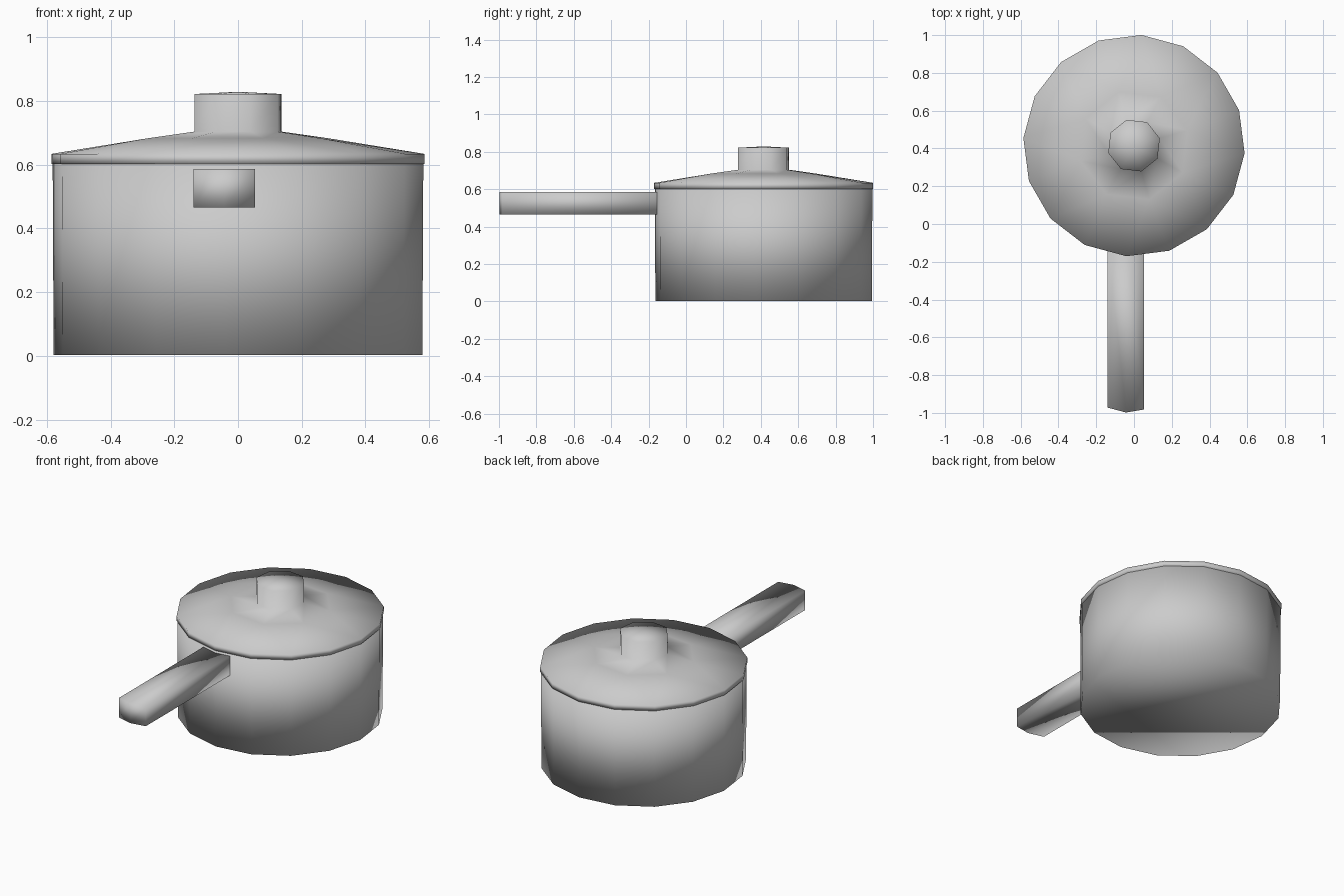
import bpy, bmesh, math

if "Cube" in bpy.data.objects:
    bpy.data.objects.remove(bpy.data.objects["Cube"])

CY = 0.415  # pot centre along y

metal = bpy.data.materials.new("grey_metal")
metal.diffuse_color = (0.6, 0.6, 0.6, 1)
metal.use_nodes = True
metal.node_tree.nodes["Principled BSDF"].inputs["Base Color"].default_value = metal.diffuse_color


def finish(bm, name):
    bmesh.ops.recalc_face_normals(bm, faces=bm.faces)
    mesh = bpy.data.meshes.new(name)
    bm.to_mesh(mesh)
    bm.free()
    mesh.materials.append(metal)
    mesh.polygons.foreach_set("use_smooth", [True] * len(mesh.polygons))
    obj = bpy.data.objects.new(name, mesh)
    bpy.context.collection.objects.link(obj)
    return obj


def lathe(name, profile, dome=None):
    """Stack rings of (sides, radius, z, start degrees); a ring may halve its side count."""
    bm = bmesh.new()
    rings = []
    for n, r, z, start in profile:
        angles = [math.radians(start) + math.tau * i / n for i in range(n)]
        rings.append([bm.verts.new((r * math.cos(a), CY + r * math.sin(a), z)) for a in angles])
    for a, b in zip(rings, rings[1:]):
        n, m = len(a), len(b)
        for i in range(m):
            j = (i + 1) % m
            if n == m:
                bm.faces.new((a[i], a[j], b[j], b[i]))
            else:
                bm.faces.new((a[2 * i], a[2 * i + 1], b[i]))
                bm.faces.new((a[2 * i + 1], a[2 * j], b[j], b[i]))
    bm.faces.new(rings[0])
    top = rings[-1]
    if dome is None:
        bm.faces.new(top)
    else:
        tip = bm.verts.new((0, CY, dome))
        for i in range(len(top)):
            bm.faces.new((top[i], top[(i + 1) % len(top)], tip))
    return finish(bm, name)


# Pot body
lathe("pot_body", [(16, 0.580, 0.003, 18.6), (16, 0.583, 0.602, 18.6)])

# Lid sloping up into its knob
lathe("lid_with_knob", [
    (16, 0.587, 0.602, 18.6),
    (16, 0.587, 0.634, 18.6),
    (8, 0.295, 0.683, 16),
    (8, 0.142, 0.704, 16),
    (8, 0.142, 0.822, 16),
], dome=0.829)

# Handle: a bar with a slightly pointed end, extruded upwards
bm = bmesh.new()
outline = [(-0.14, -0.10), (-0.14, -0.972), (-0.042, -0.998), (0.053, -0.982), (0.053, -0.10), (-0.042, -0.10)]
low = [bm.verts.new((x, y, 0.466)) for x, y in outline]
high = [bm.verts.new((x, y, 0.586)) for x, y in outline]
for ring in (low, high):
    bm.faces.new((ring[0], ring[1], ring[2], ring[5]))
    bm.faces.new((ring[5], ring[2], ring[3], ring[4]))
for i in range(6):
    j = (i + 1) % 6
    bm.faces.new((low[i], low[j], high[j], high[i]))
finish(bm, "handle")
